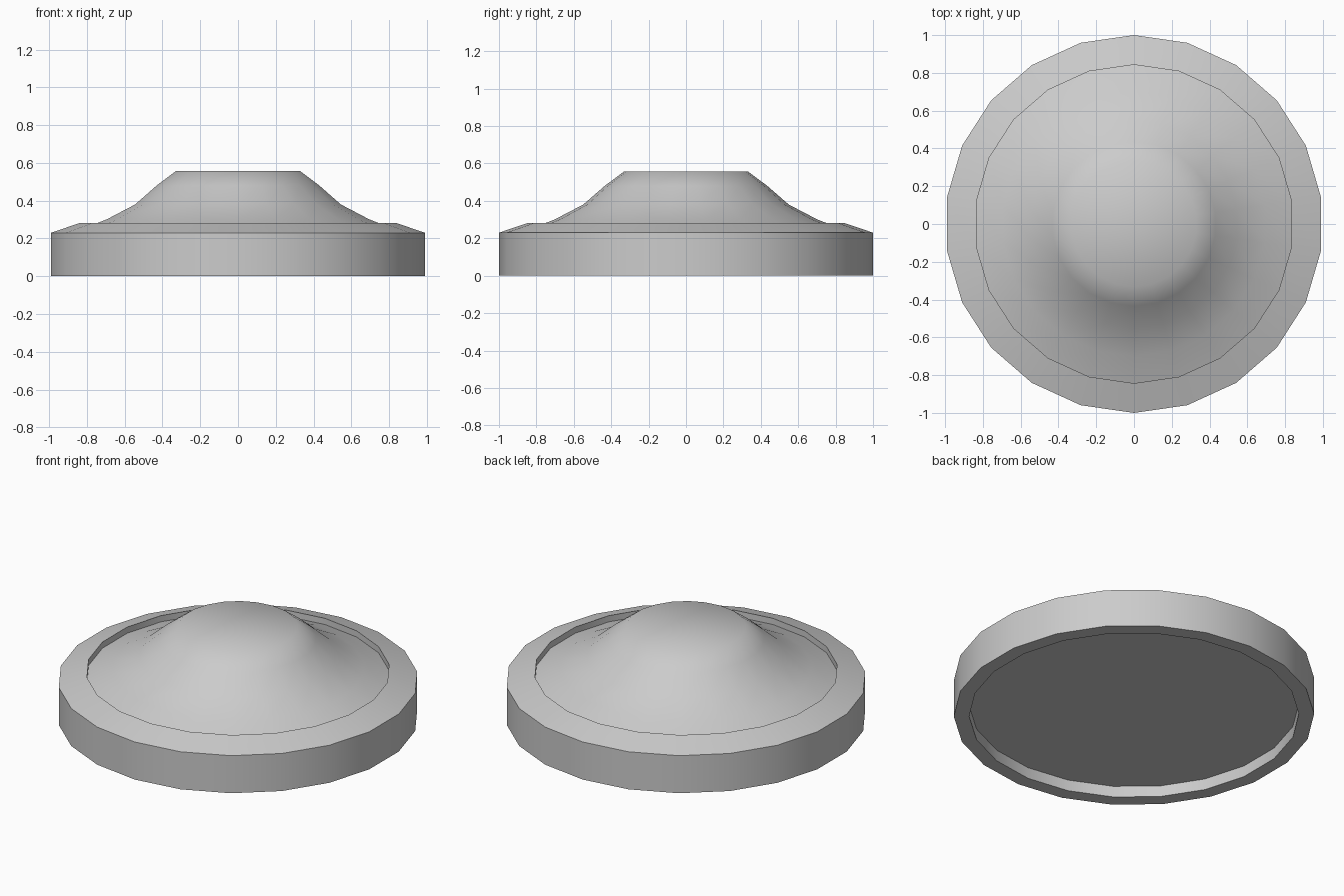
import bpy, math

if "Cube" in bpy.data.objects:
    bpy.data.objects.remove(bpy.data.objects["Cube"])

SIDES = 22


def lathe(name, profile):
    """Spin (radius, z) points round z; outward faces when the profile runs bottom to top."""
    verts, faces, rings = [], [], []
    for r, z in profile:
        start = len(verts)
        if r == 0:
            verts.append((0, 0, z))
            rings.append([start] * SIDES)
        else:
            for i in range(SIDES):
                a = math.pi / 2 + 2 * math.pi * i / SIDES
                verts.append((r * math.cos(a), r * math.sin(a), z))
            rings.append(list(range(start, start + SIDES)))
    for lo, hi in zip(rings, rings[1:]):
        for i in range(SIDES):
            j = (i + 1) % SIDES
            quad = [lo[i], lo[j], hi[j], hi[i]]
            faces.append(list(dict.fromkeys(quad)))
    mesh = bpy.data.meshes.new(name)
    mesh.from_pydata(verts, [], faces)
    obj = bpy.data.objects.new(name, mesh)
    bpy.context.collection.objects.link(obj)
    bpy.ops.object.select_all(action='DESELECT')
    obj.select_set(True)
    bpy.context.view_layer.objects.active = obj
    bpy.ops.object.shade_smooth_by_angle(angle=math.radians(45))
    return obj


# Recessed underside
lathe("base_plate", [(0, 0.068), (0.915, 0.068)])

# Outer wall with a sloped lip and a short drop inside
lathe("outer_rim", [(0.915, 0.068), (0.915, 0), (1, 0), (1, 0.23),
                    (0.843, 0.283), (0.843, 0.245)])

# Bell-shaped raised centre with a flat top
lathe("raised_centre", [(0.843, 0.245), (0.70, 0.302), (0.55, 0.38),
                        (0.435, 0.48), (0.333, 0.556), (0, 0.556)])
